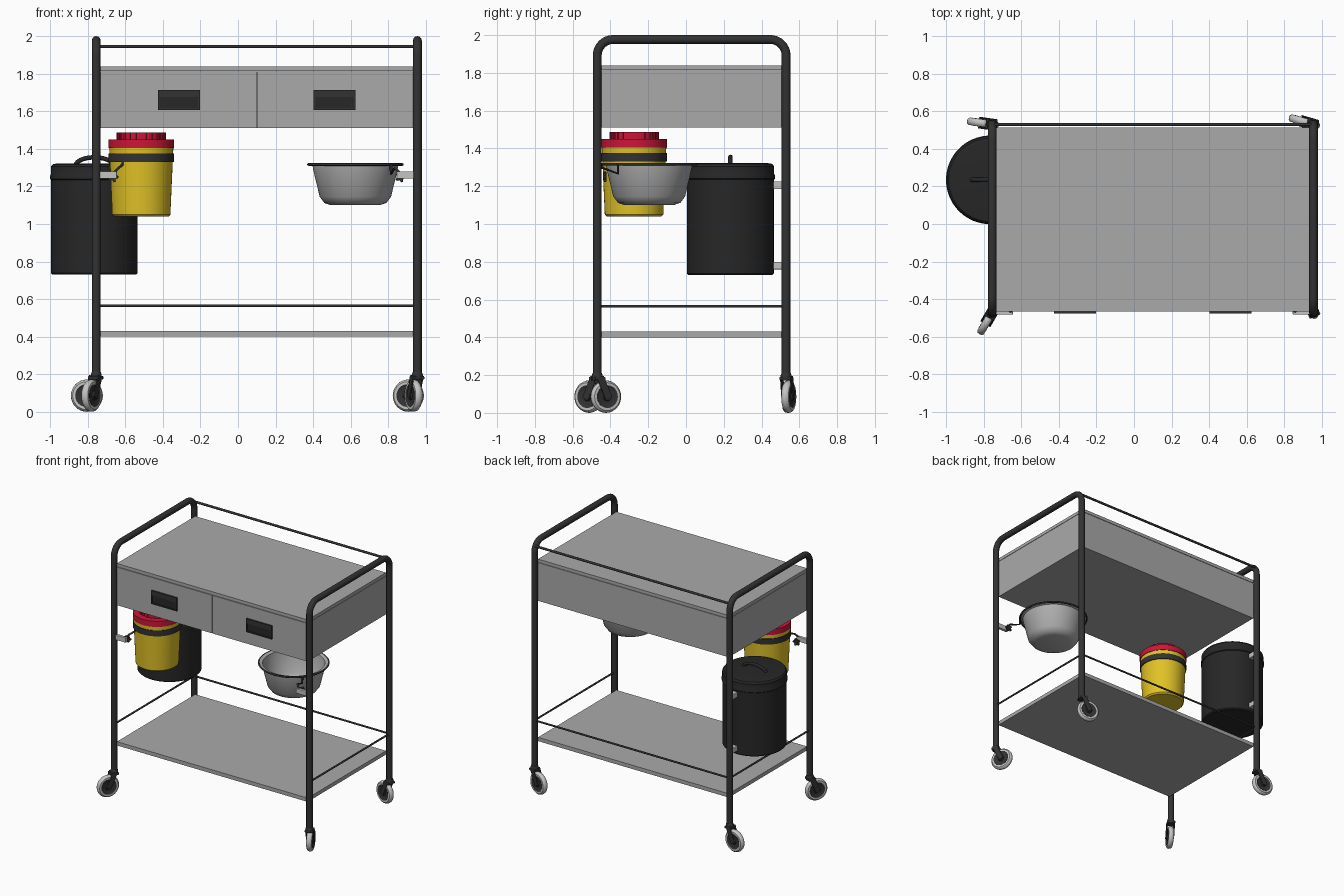
import bpy, bmesh, math
from mathutils import Matrix, Vector

if "Cube" in bpy.data.objects:
    bpy.data.objects.remove(bpy.data.objects["Cube"])


def material(name, rgb):
    m = bpy.data.materials.new(name)
    m.use_nodes = True
    m.diffuse_color = (*rgb, 1)
    m.node_tree.nodes["Principled BSDF"].inputs["Base Color"].default_value = (*rgb, 1)
    return m


GREY = material("panel grey", (0.40, 0.40, 0.40))
STEEL = material("bowl steel", (0.42, 0.42, 0.42))
TYRE = material("light tyre", (0.55, 0.55, 0.54))
DARK = material("frame charcoal", (0.032, 0.032, 0.032))
BIN = material("bin black", (0.02, 0.02, 0.02))
YELLOW = material("yellow plastic", (0.75, 0.54, 0.02))
RED = material("red plastic", (0.60, 0.008, 0.04))


def finish(bm, name, mat, matrix=None, smooth=False):
    if matrix is not None:
        bm.transform(matrix)
    bmesh.ops.recalc_face_normals(bm, faces=bm.faces)
    me = bpy.data.meshes.new(name)
    bm.to_mesh(me)
    bm.free()
    ob = bpy.data.objects.new(name, me)
    bpy.context.collection.objects.link(ob)
    me.materials.append(mat)
    if smooth:
        smooth_shade(ob)
    return ob


def smooth_shade(ob):
    bpy.ops.object.select_all(action='DESELECT')
    ob.select_set(True)
    bpy.context.view_layer.objects.active = ob
    bpy.ops.object.shade_smooth_by_angle(angle=math.radians(35))


def box(name, mat, lo, hi, matrix=None, bevel=0):
    bm = bmesh.new()
    bmesh.ops.create_cube(bm, size=1)
    lo, hi = Vector(lo), Vector(hi)
    for v in bm.verts:
        v.co = Vector([(lo[i] + hi[i]) / 2 + v.co[i] * (hi[i] - lo[i]) for i in range(3)])
    if bevel:
        bmesh.ops.bevel(bm, geom=bm.edges[:], offset=bevel, segments=2, affect='EDGES', profile=0.5)
    return finish(bm, name, mat, matrix)


def lathe(name, mat, profile, matrix=None, steps=48):
    """Revolve (radius, height) points about the vertical axis."""
    bm = bmesh.new()
    vs = [bm.verts.new((r, 0, z)) for r, z in profile]
    es = [bm.edges.new(p) for p in zip(vs, vs[1:])]
    bmesh.ops.spin(bm, geom=vs + es, cent=(0, 0, 0), axis=(0, 0, 1),
                   angle=math.tau, steps=steps, use_duplicate=False)
    bmesh.ops.remove_doubles(bm, verts=bm.verts, dist=0.0002)
    return finish(bm, name, mat, matrix, True)


def tube(name, mat, points, radius, cyclic=False):
    cu = bpy.data.curves.new(name, 'CURVE')
    cu.dimensions = '3D'
    cu.bevel_depth = radius
    cu.bevel_resolution = 4
    cu.use_fill_caps = True
    sp = cu.splines.new('POLY')
    sp.points.add(len(points) - 1)
    for p, co in zip(sp.points, points):
        p.co = (*co, 1)
    sp.use_cyclic_u = cyclic
    cu.materials.append(mat)
    ob = bpy.data.objects.new(name, cu)
    bpy.context.collection.objects.link(ob)
    bpy.ops.object.select_all(action='DESELECT')
    ob.select_set(True)
    bpy.context.view_layer.objects.active = ob
    bpy.ops.object.convert(target='MESH')
    smooth_shade(bpy.context.view_layer.objects.active)


def arc(x, cy, cz, r, a0, a1, n=8):
    angles = [math.radians(a0 + (a1 - a0) * i / n) for i in range(n + 1)]
    return [(x, cy + r * math.cos(a), cz + r * math.sin(a)) for a in angles]


# Frame: two end hoops and the guard rails
XR, XL, YF, YB, BEND = -0.755, 0.955, -0.47, 0.53, 0.085
TOP = 1.977
for side, x in (("right", XR), ("left", XL)):
    path = [(x, YF, 0.19)] + arc(x, YF + BEND, TOP - BEND, BEND, 180, 90)
    path += arc(x, YB - BEND, TOP - BEND, BEND, 90, 0) + [(x, YB, 0.19)]
    tube(f"{side}_hoop", DARK, path, 0.0235)
    tube(f"{side}_lower_rail", DARK, [(x, YF, 0.565), (x, YB, 0.565)], 0.007)
tube("back_lower_rail", DARK, [(XR, YB, 0.565), (XL, YB, 0.565)], 0.007)
tube("back_upper_rail", DARK, [(XR, YB, 1.945), (XL, YB, 1.945)], 0.009)

# Lower shelf and drawer cabinet
X0, X1, Y0, Y1, MID = -0.735, 0.935, -0.465, 0.515, 0.10
box("lower_shelf", GREY, (X0, Y0, 0.40), (X1, Y1, 0.43))
box("cabinet_body", GREY, (X0, Y0 + 0.012, 1.51), (X1, Y1, 1.812))
box("cabinet_top", GREY, (X0, Y0, 1.815), (X1, Y1, 1.84))
for side, a, b in (("right", X0, MID - 0.002), ("left", MID + 0.002, X1)):
    box(f"{side}_drawer_front", GREY, (a, Y0, 1.51), (b, Y0 + 0.012, 1.811))

# Recessed drawer pulls
for side, cx in (("right", -0.315), ("left", 0.515)):
    box(f"{side}_pull_plate", DARK, (cx - 0.112, Y0 - 0.004, 1.607), (cx + 0.112, Y0, 1.713))
    box(f"{side}_pull_hood", DARK, (cx - 0.112, Y0 - 0.012, 1.675), (cx + 0.112, Y0, 1.713))
    box(f"{side}_pull_lip", DARK, (cx - 0.112, Y0 - 0.012, 1.607), (cx + 0.112, Y0, 1.617))
    for s in (-1, 1):
        ends = sorted((cx + s * 0.112, cx + s * 0.102))
        box(f"{side}_pull_edge", DARK, (ends[0], Y0 - 0.012, 1.617), (ends[1], Y0, 1.675))
    box(f"{side}_pull_recess", BIN, (cx - 0.102, Y0 - 0.006, 1.617), (cx + 0.102, Y0, 1.675))

# Swivel casters, each turned its own way
WHEEL_R, TRAIL = 0.086, 0.05
tyre_profile = [(0.058, -0.020), (0.074, -0.020), (0.083, -0.012), (WHEEL_R, 0),
                (0.083, 0.012), (0.074, 0.020), (0.058, 0.020)]
hub_profile = [(0, -0.024), (0.02, -0.024), (0.024, -0.016), (0.05, -0.016), (0.06, -0.021),
               (0.06, 0.021), (0.05, 0.016), (0.024, 0.016), (0.02, 0.024), (0, 0.024)]
casters = {"front_right": (XR, YF, -0.5, -0.86), "front_left": (XL, YF, -0.4, 0.92),
           "back_right": (XR, YB, -0.98, 0.14), "back_left": (XL, YB, -0.96, 0.28)}
for name, (x, y, dx, dy) in casters.items():
    place = Matrix.Translation((x, y, 0)) @ Matrix.Rotation(math.atan2(dy, dx), 4, 'Z')
    axle = place @ Matrix.Translation((TRAIL, 0, WHEEL_R)) @ Matrix.Rotation(math.pi / 2, 4, 'X')
    lathe(name + "_tyre", TYRE, tyre_profile, axle, 32)
    lathe(name + "_hub", DARK, hub_profile, axle, 32)
    lathe(name + "_stem", DARK, [(0, 0.172), (0.027, 0.172), (0.029, 0.178), (0.029, 0.198),
                                 (0.024, 0.212), (0, 0.212)], place, 24)
    box(name + "_fork_crown", DARK, (-0.025, -0.031, 0.172), (0.035, 0.031, 0.19), place, 0.004)
    slope = math.atan2(0.09, TRAIL - 0.01)
    for s in (-1, 1):
        arm = place @ Matrix.Translation((0.01, s * 0.027, 0.18)) @ Matrix.Rotation(slope, 4, 'Y')
        box(name + "_fork_arm", DARK, (-0.01, -0.004, -0.02), (0.115, 0.004, 0.02), arm, 0.003)

# Lidded waste bin hung on the back right post
at_bin = Matrix.Translation((-0.765, 0.235, 0))
lathe("bin_body", BIN, [(0, 0.73), (0.222, 0.73), (0.23, 0.738), (0.23, 1.25), (0, 1.25)], at_bin, 64)
lathe("bin_lid", BIN, [(0.23, 1.235), (0.236, 1.24), (0.236, 1.256), (0.232, 1.264), (0.232, 1.305),
                       (0.222, 1.318), (0.2, 1.322), (0, 1.322)], at_bin, 64)
tube("bin_lid_handle", BIN, [(-0.765 + 0.1 * math.cos(a), 0.235, 1.31 + 0.045 * math.sin(a))
                             for a in [math.pi * i / 14 for i in range(15)]], 0.012)
for z in (0.78, 1.205):
    box("bin_bracket", TYRE, (XR - 0.02, 0.44, z - 0.02), (XR + 0.02, YB - 0.01, z + 0.02), None, 0.003)

# Sharps container with red screw lid
SX, SY = -0.515, -0.275
at_tub = Matrix.Translation((SX, SY, 0))
lathe("tub_body", YELLOW, [(0, 1.04), (0.145, 1.04), (0.155, 1.05), (0.171, 1.41), (0, 1.41)], at_tub)
lathe("tub_holder_band", DARK, [(0.165, 1.33), (0.174, 1.33), (0.174, 1.375), (0.165, 1.375)], at_tub)
lathe("tub_lid", RED, [(0, 1.405), (0.175, 1.405), (0.175, 1.45), (0.125, 1.45),
                       (0.125, 1.488), (0.1, 1.488), (0.095, 1.475), (0, 1.475)], at_tub)
for i in range(24):
    turn = at_tub @ Matrix.Rotation(math.tau * i / 24, 4, 'Z')
    box("tub_lid_rib", RED, (0.12, -0.007, 1.45), (0.131, 0.007, 1.486), turn)

# Steel bowl in its wire ring
BX, BY = 0.625, -0.195
at_bowl = Matrix.Translation((BX, BY, 0))
outer = [(0, 1.10), (0.13, 1.10), (0.165, 1.112), (0.19, 1.145), (0.225, 1.29), (0.228, 1.31), (0.25, 1.317)]
inner = [(r - 0.004 if r else 0, z + 0.005) for r, z in outer]
lathe("bowl", STEEL, outer + inner[::-1], at_bowl, 64)
tube("bowl_ring", DARK, [(BX + 0.25 * math.cos(a), BY + 0.25 * math.sin(a), 1.317)
                         for a in [math.tau * i / 64 for i in range(64)]], 0.007, True)

# Post clamps with star knobs and support wires
for side, x, s, end in (("right", XR, 1, (SX - 0.10, SY - 0.135, 1.365)),
                        ("left", XL, -1, (BX + 0.19, BY - 0.165, 1.317))):
    a, b = sorted((x - s * 0.005, x + s * 0.11))
    box(f"{side}_clamp", TYRE, (a, YF - 0.012, 1.242), (b, YF + 0.012, 1.28), None, 0.003)
    kx = x + s * 0.09
    knob = Matrix.Translation((kx, YF + 0.02, 1.25)) @ Matrix.Rotation(math.pi / 2, 4, 'X')
    lathe(f"{side}_clamp_knob", DARK, [(0, -0.03), (0.016, -0.03), (0.02, -0.01), (0, -0.01)], knob, 16)
    for i in range(5):
        lobe = knob @ Matrix.Rotation(math.tau * i / 5, 4, 'Z')
        box(f"{side}_knob_lobe", DARK, (0.01, -0.007, -0.028), (0.028, 0.007, -0.012), lobe, 0.003)
    tube(f"{side}_support_wire", DARK, [(kx, YF, 1.27), (x + s * 0.12, YF + 0.02, 1.30),
                                        (end[0], end[1], end[2] - 0.05), end], 0.007)
